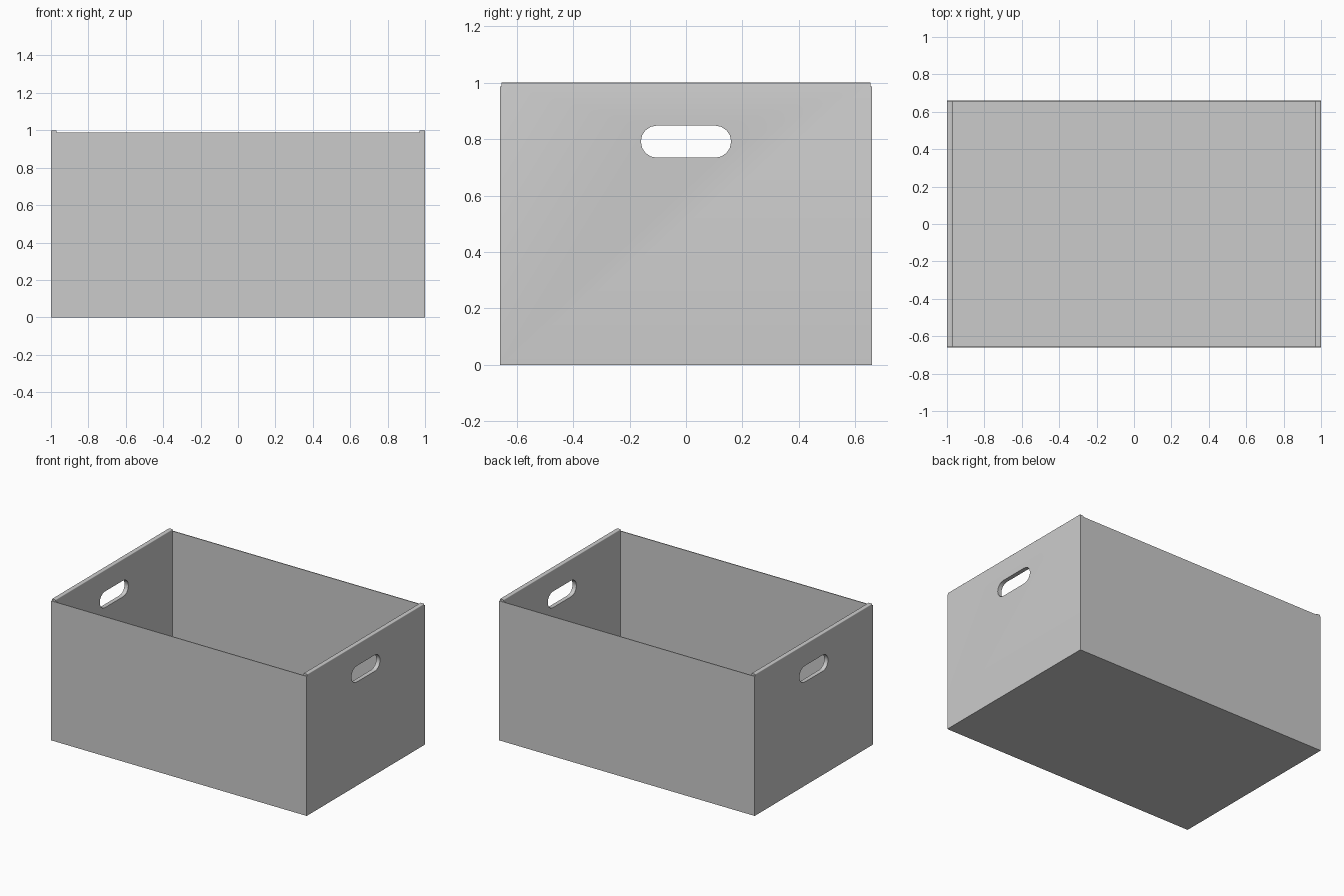
import bpy, bmesh, math

if "Cube" in bpy.data.objects:
    bpy.data.objects.remove(bpy.data.objects["Cube"])

FLOOR, SIDE, END = 0.006, 0.006, 0.03   # panel thicknesses
HX, HY = 1.0, 0.66                      # half length and half width


def new_object(name, bm):
    bmesh.ops.recalc_face_normals(bm, faces=bm.faces)
    mesh = bpy.data.meshes.new(name)
    bm.to_mesh(mesh)
    bm.free()
    obj = bpy.data.objects.new(name, mesh)
    bpy.context.collection.objects.link(obj)
    return obj


def box(name, lo, hi, bevel_top=0.0):
    bm = bmesh.new()
    bmesh.ops.create_cube(bm, size=1)
    for v in bm.verts:
        v.co = [(a + b) / 2 + c * (b - a) for a, b, c in zip(lo, hi, v.co)]
    if bevel_top:
        edges = [e for e in bm.edges
                 if all(v.co.z > hi[2] - 1e-4 for v in e.verts)
                 and abs(e.verts[0].co.x - e.verts[1].co.x) < 1e-4]
        bmesh.ops.bevel(bm, geom=edges, offset=bevel_top, segments=3,
                        profile=0.5, affect='EDGES')
    return new_object(name, bm)


def slot_cutter(half_width, radius, z, steps=8):
    bm = bmesh.new()
    ring = []
    for side, start in ((1, -math.pi / 2), (-1, math.pi / 2)):
        for i in range(steps + 1):
            a = start + math.pi * i / steps
            y = side * (half_width - radius) + radius * math.cos(a)
            ring.append(bm.verts.new((-1.5, y, z + radius * math.sin(a))))
    face = bm.faces.new(ring)
    ext = bmesh.ops.extrude_face_region(bm, geom=[face])
    moved = [g for g in ext["geom"] if isinstance(g, bmesh.types.BMVert)]
    bmesh.ops.translate(bm, verts=moved, vec=(3, 0, 0))
    cutter = new_object("handle_cutter", bm)
    cutter.hide_render = True
    return cutter


# Floor and the two thin long panels
box("floor", (-HX, -HY, 0), (HX, HY, FLOOR))
box("front_panel", (-HX, -HY, FLOOR), (HX, -HY + SIDE, 0.987))
box("back_panel", (-HX, HY - SIDE, FLOOR), (HX, HY, 0.987))

# Thick end panels with rounded top edges and handle slots
cutter = slot_cutter(0.16, 0.057, 0.791)
for name, x in (("left_end_panel", -HX), ("right_end_panel", HX - END)):
    panel = box(name, (x, -HY + SIDE, FLOOR), (x + END, HY - SIDE, 1.0), 0.005)
    mod = panel.modifiers.new("handle", 'BOOLEAN')
    mod.operation = 'DIFFERENCE'
    mod.solver = 'EXACT'
    mod.object = cutter
    bpy.ops.object.select_all(action='DESELECT')
    panel.select_set(True)
    bpy.context.view_layer.objects.active = panel
    bpy.ops.object.modifier_apply(modifier=mod.name)
    bpy.ops.object.shade_smooth_by_angle(angle=math.radians(35))
bpy.data.objects.remove(cutter)
